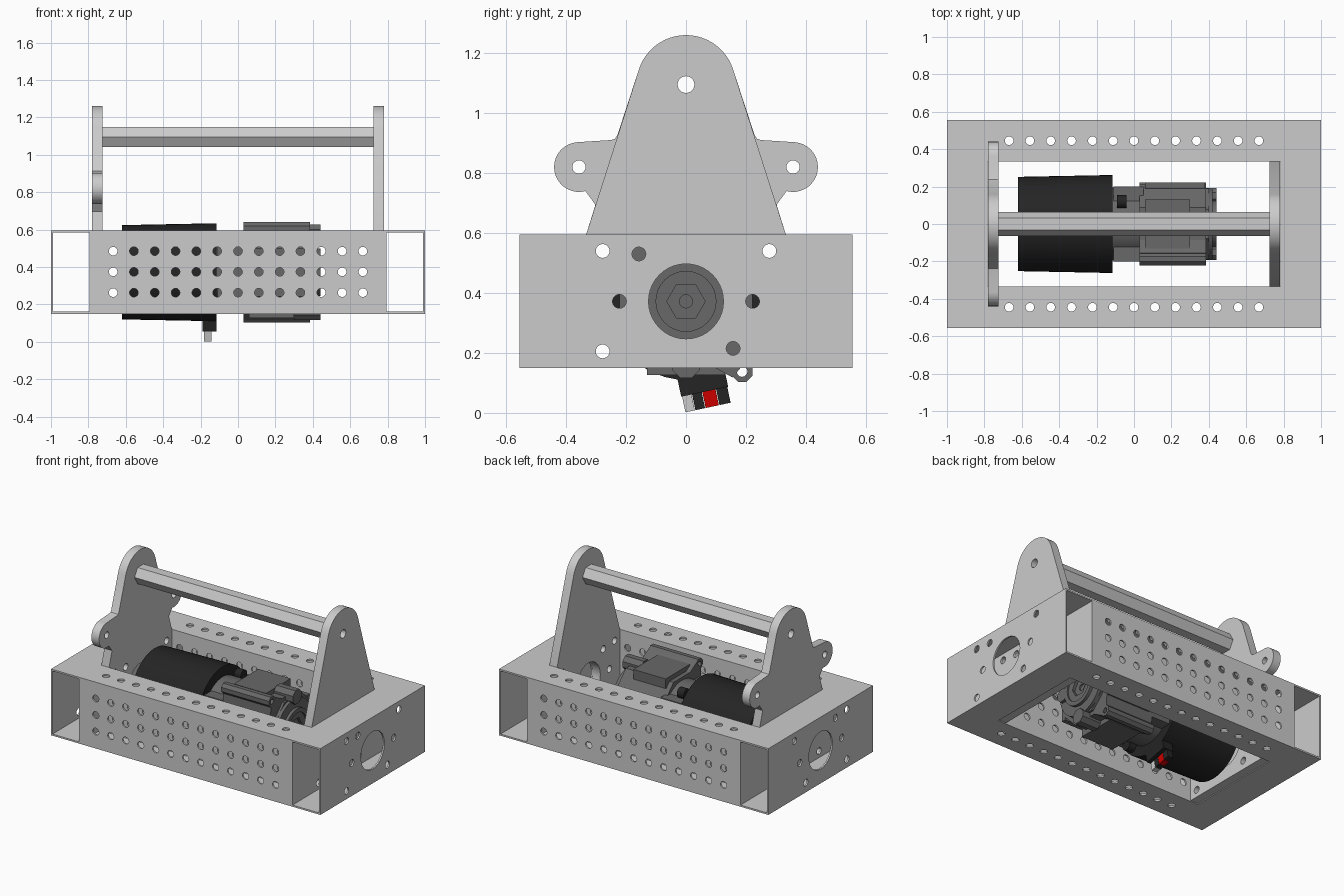
import bpy, bmesh
from math import sin, cos, pi, radians
from mathutils import Matrix

if "Cube" in bpy.data.objects:
    bpy.data.objects.remove(bpy.data.objects["Cube"])


def material(name, rgb):
    m = bpy.data.materials.new(name)
    m.diffuse_color = (*rgb, 1)
    m.use_nodes = True
    m.node_tree.nodes["Principled BSDF"].inputs["Base Color"].default_value = m.diffuse_color
    return m


BLACK = material("black", (0.018, 0.018, 0.018))
DARK = material("dark_grey", (0.14, 0.14, 0.14))
RED = material("red", (0.6, 0.0, 0.0))


def arc(cx, cy, r, a0, a1, n):
    return [(cx + r * cos(radians(a0 + (a1 - a0) * i / n)),
             cy + r * sin(radians(a0 + (a1 - a0) * i / n))) for i in range(n + 1)]


def circle(cx, cy, r, n=24, start=0):
    return arc(cx, cy, r, start, start + 360, n)[:-1]


def rect(u0, u1, v0, v1):
    return [(u0, v0), (u1, v0), (u1, v1), (u0, v1)]


def finish(name, bm, mat):
    bmesh.ops.remove_doubles(bm, verts=bm.verts, dist=1e-5)
    bmesh.ops.recalc_face_normals(bm, faces=bm.faces)
    me = bpy.data.meshes.new(name)
    bm.to_mesh(me)
    bm.free()
    if mat:
        me.materials.append(mat)
    ob = bpy.data.objects.new(name, me)
    bpy.context.collection.objects.link(ob)
    bpy.ops.object.select_all(action='DESELECT')
    ob.select_set(True)
    bpy.context.view_layer.objects.active = ob
    bpy.ops.object.shade_smooth_by_angle(angle=radians(32))
    return ob


def plate(name, axis, a, b, outline, holes=(), mat=None):
    """Outline with holes, extruded from a to b along the axis."""
    cu = bpy.data.curves.new(name, 'CURVE')
    cu.dimensions, cu.fill_mode, cu.extrude = '2D', 'BOTH', abs(b - a) / 2
    for loop in (outline, *holes):
        s = cu.splines.new('POLY')
        s.points.add(len(loop) - 1)
        for p, (u, v) in zip(s.points, loop):
            p.co = (u, v, 0, 1)
        s.use_cyclic_u = True
    tmp = bpy.data.objects.new(name + "_tmp", cu)
    bpy.context.collection.objects.link(tmp)
    dg = bpy.context.evaluated_depsgraph_get()
    me = bpy.data.meshes.new_from_object(tmp.evaluated_get(dg))
    bm = bmesh.new()
    bm.from_mesh(me)
    bpy.data.objects.remove(tmp)
    bpy.data.meshes.remove(me)
    mid = (a + b) / 2
    for vert in bm.verts:
        u, v, n = vert.co
        n += mid
        vert.co = {'x': (n, u, v), 'y': (u, n, v), 'z': (u, v, n)}[axis]
    return finish(name, bm, mat)


def cone(name, x0, x1, r0, r1, mat, cz=0.372, seg=48):
    bm = bmesh.new()
    bmesh.ops.create_cone(bm, cap_ends=True, segments=seg, radius1=r0, radius2=r1, depth=x1 - x0,
                          matrix=Matrix.Translation(((x0 + x1) / 2, 0, cz)) @ Matrix.Rotation(pi / 2, 4, 'Y'))
    return finish(name, bm, mat)


Z0, Z1, Y, XI, YI, T, AX = 0.15, 0.595, 0.555, 0.782, 0.335, 0.011, 0.372

# hole patterns
end_holes = [circle(0, AX, 0.125, 40)] + [circle(y, z, 0.023) for y, z in (
    (-0.278, 0.54), (0.278, 0.54), (-0.278, 0.205), (-0.157, 0.53), (0.157, 0.215),
    (-0.222, AX), (0.222, AX))]
xs = [(i - 6) * 0.1113 for i in range(13)]
side_holes = [circle(x, z, 0.023) for x in xs for z in (0.263, 0.374, 0.485)]

# end box tubes, open at front and back
for s, side in ((-1, "left"), (1, "right")):
    plate(side + "_tube_outer_wall", 'x', s * (1 - T), s, rect(-Y, Y, Z0, Z1), end_holes)
    plate(side + "_tube_inner_wall", 'x', s * XI, s * (XI + T), rect(-Y, Y, Z0, Z1), end_holes)
    for z, part in ((Z0, "bottom"), (Z1 - T, "top")):
        x0, x1 = sorted((s * (XI + T), s * (1 - T)))
        plate(side + "_tube_" + part, 'z', z, z + T, rect(x0, x1, -Y, Y))

# perforated front and back box tubes
for s, side in ((-1, "front"), (1, "back")):
    plate(side + "_tube_outer_wall", 'y', s * (Y - T), s * Y, rect(-XI, XI, Z0, Z1), side_holes)
    plate(side + "_tube_inner_wall", 'y', s * YI, s * (YI + T), rect(-XI, XI, Z0, Z1), side_holes)
    y0, y1 = sorted((s * (YI + T), s * (Y - T)))
    for z, part in ((Z0, "bottom"), (Z1 - T, "top")):
        plate(side + "_tube_" + part, 'z', z, z + T, rect(-XI, XI, y0, y1),
              [circle(x, s * 0.445, 0.023) for x in xs])


# upright end plates; the left one carries two ears
def mirrored(half):
    return half + [(-u, v) for u, v in reversed(half)]


top = arc(0, 1.095, 0.165, 17.7, 89, 12)
foot = [(0.333, Z0 + 0.005), (0.333, Z1)]
ear = [(0.304, 0.688), (0.304, 0.697), (0.31, 0.705)] + arc(0.357, 0.82, 0.083, -105, 86, 18) + \
      [(0.25, 0.91), (0.237, 0.914), (0.229, 0.926)]
pin = [circle(0, 1.095, 0.028)]
ear_pins = [circle(s * 0.357, 0.82, 0.022) for s in (-1, 1)]
plate("right_upright", 'x', 0.724, XI - 0.001, mirrored(foot + top), end_holes + pin)
plate("left_upright", 'x', -XI + 0.001, -0.724, mirrored(foot + ear + top), end_holes + pin + ear_pins)

# hexagonal handle bar with a bore
plate("handle_bar", 'x', -0.724, 0.724, circle(0, 1.095, 0.063, 6), pin)

# motor
cone("motor_can", -0.62, -0.115, 0.252, 0.262, BLACK)
cone("motor_neck", -0.115, 0.05, 0.195, 0.195, DARK)
for s in (-1, 1):
    plate("neck_post", 'x', -0.11, 0.05, rect(s * 0.14 - 0.06, s * 0.14 + 0.06, AX - 0.15, AX + 0.15), (), DARK)
    plate("neck_screw", 'x', -0.09, -0.04, circle(s * 0.12, AX + s * 0.18, 0.035, 16), (), BLACK)

# gearbox housing, stepped covers and bosses
plate("gearbox_body", 'x', 0.03, 0.385, circle(0, AX, 0.232, 8, 22.5), (), DARK)
plate("gearbox_front", 'x', 0.385, 0.40, circle(0, AX, 0.205, 8, 22.5), (), DARK)
for s in (-1, 1):
    z0, z1 = sorted((AX + s * 0.18, AX + s * 0.245))
    plate("gearbox_cover", 'x', 0.06, 0.30, rect(-0.13, 0.13, z0, z1), (), DARK)
    y0, y1 = sorted((s * 0.19, s * 0.222))
    plate("gearbox_side_cover", 'x', 0.06, 0.38, rect(y0, y1, AX - 0.13, AX + 0.13), (), DARK)
    plate("gearbox_boss", 'x', 0.30, 0.44, circle(0, AX + s * 0.21, 0.05, 8, 22.5), (), DARK)
    plate("gearbox_side_boss", 'x', 0.30, 0.44, circle(s * 0.15, AX, 0.045, 8, 22.5), (), DARK)
    # diagonal mounting lug with a hole
    cy, cz = s * 0.187, AX - s * 0.234
    plate("gearbox_lug", 'x', 0.03, 0.385, circle(cy, cz, 0.037, 8, 22.5), [circle(cy, cz, 0.018, 12)], DARK)
    plate("lug_web", 'x', 0.03, 0.385,
          [(s * 0.06, AX - s * 0.2), (s * 0.155, cz - s * 0.02), (s * 0.2, cz + s * 0.034), (s * 0.21, AX - s * 0.08)],
          (), DARK)

# output hub: stepped rings round a hex socket
hexa = circle(0, AX, 0.064, 6)
plate("hub_flange", 'x', 0.395, 0.42, circle(0, AX, 0.19, 40), [circle(0, AX, 0.10, 32)], DARK)
plate("hub_ring", 'x', 0.395, 0.44, circle(0, AX, 0.128, 40), [circle(0, AX, 0.10, 32)], DARK)
plate("hub_bearing", 'x', 0.395, 0.43, circle(0, AX, 0.10, 32), [hexa], DARK)
plate("hub_shaft", 'x', 0.395, 0.41, hexa, [circle(0, AX, 0.022, 16)], DARK)


# wire connector under the motor, tilted
def tilted(u0, u1, d0, d1):
    a = radians(12)
    return [(0.055 + u * cos(a) + d * sin(a), 0.105 + u * sin(a) - d * cos(a))
            for u, d in rect(u0, u1, d0, d1)]


plate("connector_block", 'x', -0.19, -0.115, tilted(-0.08, 0.08, -0.05, 0.035), (), BLACK)
for name, u0, u1, mat in (("pale_wire", -0.077, -0.045, None), ("black_wire", -0.043, -0.01, BLACK),
                          ("red_wire", -0.008, 0.037, RED), ("outer_wire", 0.039, 0.077, BLACK)):
    plate(name, 'x', -0.183, -0.142, tilted(u0, u1, 0.03, 0.089), (), mat)
